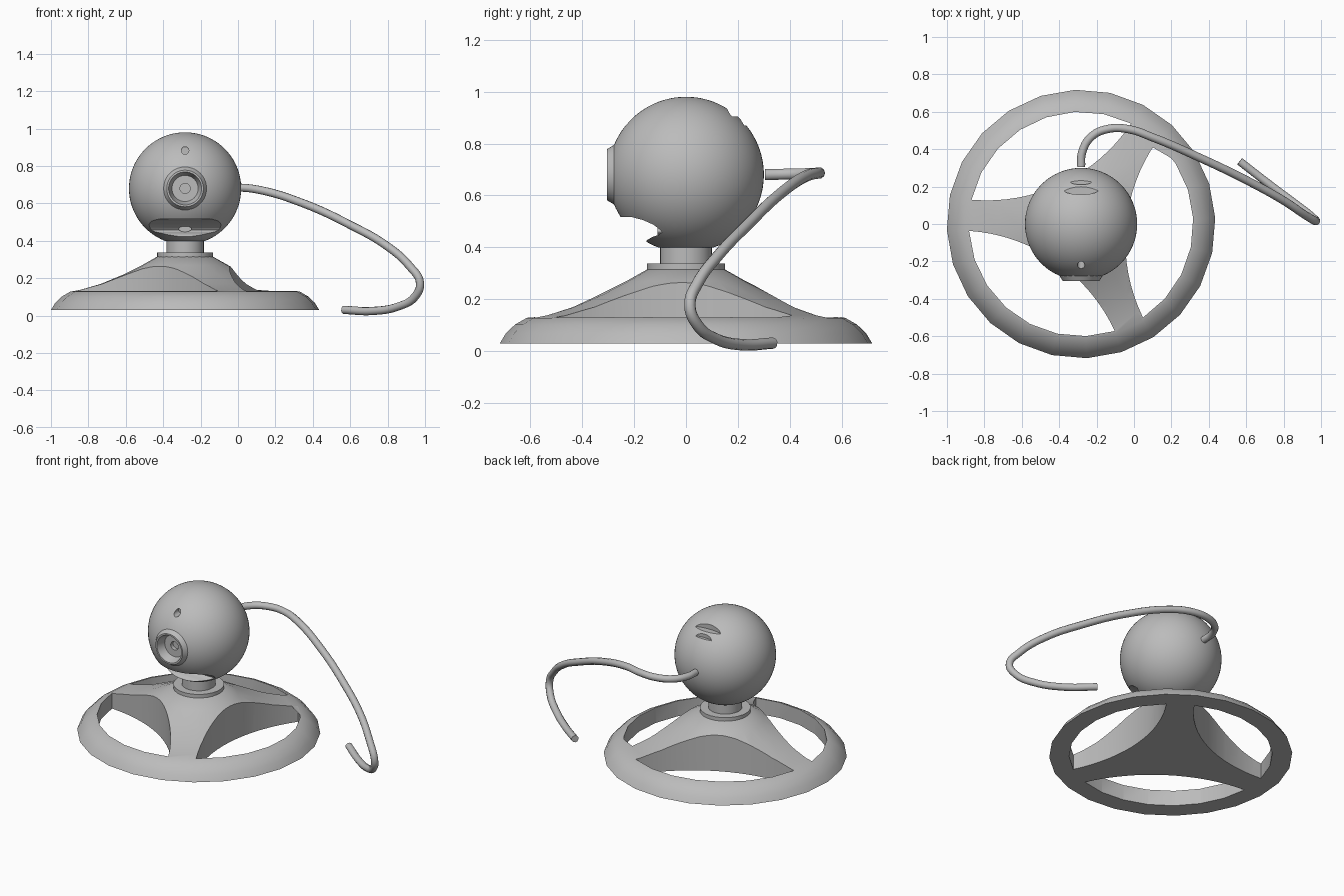
import bpy, bmesh, math
from mathutils import Matrix, Vector

if "Cube" in bpy.data.objects:
    bpy.data.objects.remove(bpy.data.objects["Cube"], do_unlink=True)

CX = -0.283          # axis of the stand and ball
BALL = Vector((CX, 0, 0.68))
R = 0.30

grey = bpy.data.materials.new("matte_grey")
grey.use_nodes = True
grey.diffuse_color = (0.5, 0.5, 0.5, 1)
grey.node_tree.nodes["Principled BSDF"].inputs["Base Color"].default_value = (0.5, 0.5, 0.5, 1)


def finish(name, bm, matrix=Matrix()):
    bmesh.ops.recalc_face_normals(bm, faces=bm.faces)
    bm.transform(matrix)
    mesh = bpy.data.meshes.new(name)
    bm.to_mesh(mesh)
    bm.free()
    mesh.materials.append(grey)
    obj = bpy.data.objects.new(name, mesh)
    bpy.context.collection.objects.link(obj)
    return obj


def activate(obj):
    bpy.ops.object.select_all(action='DESELECT')
    obj.select_set(True)
    bpy.context.view_layer.objects.active = obj


def smooth(obj, angle=32):
    activate(obj)
    bpy.ops.object.shade_smooth_by_angle(angle=math.radians(angle))


def lathe(name, profile, steps, matrix):
    """Spin (radius, height) points around the z axis."""
    bm = bmesh.new()
    verts = [bm.verts.new((r, 0, z)) for r, z in profile]
    edges = [bm.edges.new(pair) for pair in zip(verts, verts[1:])]
    bmesh.ops.spin(bm, geom=verts + edges, cent=(0, 0, 0), axis=(0, 0, 1),
                   angle=math.tau, steps=steps)
    bmesh.ops.remove_doubles(bm, verts=bm.verts, dist=1e-4)
    return finish(name, bm, matrix)


def prism(name, outline, low, high, matrix):
    """Extrude a flat outline along z."""
    bm = bmesh.new()
    face = bm.faces.new([bm.verts.new((x, y, low)) for x, y in outline])
    new = bmesh.ops.extrude_face_region(bm, geom=[face])["geom"]
    bmesh.ops.translate(bm, vec=(0, 0, high - low),
                        verts=[v for v in new if isinstance(v, bmesh.types.BMVert)])
    return finish(name, bm, matrix)


def ellipse(a, b, n=32):
    return [(a * math.cos(math.tau * i / n), b * math.sin(math.tau * i / n)) for i in range(n)]


def cut(obj, cutter):
    cutter.hide_render = True
    mod = obj.modifiers.new("cut", 'BOOLEAN')
    mod.operation, mod.solver, mod.object = 'DIFFERENCE', 'EXACT', cutter
    activate(obj)
    bpy.ops.object.modifier_apply(modifier=mod.name)
    bpy.data.objects.remove(cutter, do_unlink=True)


AXIS = Matrix.Translation((CX, 0, 0))
FORWARD = Matrix.Rotation(math.pi / 2, 4, 'X')      # local z points to the front

# Stand: domed ring with three spokes left between the openings
SIDES = 24
turn = math.radians(2.5)
stand = lathe("stand", [
    (0, 0.03), (0.718, 0.03), (0.695, 0.068), (0.66, 0.102), (0.615, 0.128), (0.56, 0.138),
    (0.45, 0.17), (0.33, 0.22), (0.23, 0.27), (0.15, 0.315), (0, 0.315)],
    SIDES, AXIS @ Matrix.Rotation(turn, 4, 'Z'))

half = math.radians(52)
rim, inner = 0.6, 0.24
chord_x, chord_y = rim * math.cos(half), rim * math.sin(half)
sag = chord_x - inner
arc_r = (chord_y ** 2 + sag ** 2) / (2 * sag)
sweep = math.asin(chord_y / arc_r)
opening = [(rim * math.cos(a), rim * math.sin(a))
           for a in (-half + 2 * half * i / 7 for i in range(8))]
opening += [(inner + arc_r * (1 - math.cos(a)), arc_r * math.sin(a))
            for a in (sweep - 2 * sweep * i / 16 for i in range(1, 16))]
for k in range(3):
    spin = Matrix.Rotation(math.radians(-4.5 + 120 * k), 4, 'Z')
    cut(stand, prism("opening_cutter", opening, -0.2, 0.6, AXIS @ spin))
smooth(stand)

# Collar and neck
collar = lathe("collar", [(0, 0.31), (0.15, 0.31), (0.15, 0.338), (0, 0.338)], 32, AXIS)
neck = lathe("neck", [(0, 0.33), (0.1, 0.33), (0.1, 0.43), (0, 0.43)], 32, AXIS)
smooth(collar)
smooth(neck)

# Ball housing, flat underneath
floor = math.acos(0.28 / R)
arc = [(R * math.sin(a), -R * math.cos(a))
       for a in (floor + (math.pi - floor) * i / 40 for i in range(41))]
ball = lathe("ball_housing", [(0, -0.28)] + arc, 64, Matrix.Translation(BALL))

# Lens bore and small indicator hole in the front
cut(ball, prism("lens_cutter", ellipse(0.1, 0.1, 48), 0.2, 0.4, Matrix.Translation(BALL) @ FORWARD))
cut(ball, prism("indicator_cutter", ellipse(0.02, 0.02, 24), 0.18, 0.4,
                Matrix.Translation(BALL + Vector((0, 0, 0.203))) @ FORWARD))

# Curved slot across the lower front: outline in (y, z), extruded along x
slot = [(-0.4, 0.517), (-0.21, 0.517), (-0.165, 0.505), (-0.125, 0.487), (-0.1, 0.468),
        (-0.092, 0.458), (-0.105, 0.448), (-0.13, 0.44), (-0.15, 0.428), (-0.155, 0.418),
        (-0.4, 0.418)]
to_side = Matrix(((0, 0, 1, CX), (1, 0, 0, 0), (0, 1, 0, 0), (0, 0, 0, 1)))
cut(ball, prism("slot_cutter", slot, -0.4, 0.4, to_side))

# Two crescent vents on the upper back
for y, z, a, b in ((0.18, 0.904, 0.092, 0.022), (0.225, 0.87, 0.057, 0.014)):
    cut(ball, prism("vent_cutter", ellipse(a, b), z, 1.2, Matrix.Translation((CX, y, 0))))
smooth(ball)

# Lens barrel with recessed face and pupil
lens = lathe("lens_barrel", [
    (0, 0.19), (0.1, 0.19), (0.118, 0.272), (0.098, 0.305), (0.088, 0.305), (0.07, 0.25),
    (0.027, 0.25), (0.027, 0.225), (0, 0.225)], 40, Matrix.Translation(BALL) @ FORWARD)
smooth(lens, 25)

# Small button inside the slot
button = prism("slot_button", ellipse(0.035, 0.015), 0, 0.03,
               Matrix.Translation((CX, -0.08, 0.463)) @ FORWARD)
smooth(button)

# Cable from the back of the ball down to the ground
path = [(CX, 0.305, 0.68), (-0.278, 0.38, 0.682), (-0.23, 0.465, 0.684), (-0.14, 0.508, 0.686),
        (-0.03, 0.507, 0.686), (0.1, 0.463, 0.675), (0.35, 0.355, 0.6), (0.6, 0.235, 0.485),
        (0.8, 0.125, 0.37), (0.92, 0.045, 0.262), (0.973, 0.015, 0.175), (0.945, 0.045, 0.1),
        (0.86, 0.11, 0.05), (0.72, 0.215, 0.025), (0.565, 0.335, 0.031)]
curve = bpy.data.curves.new("cable", 'CURVE')
curve.dimensions = '3D'
curve.bevel_depth, curve.bevel_resolution = 0.022, 3
curve.resolution_u, curve.use_fill_caps = 6, True
spline = curve.splines.new('BEZIER')
spline.bezier_points.add(len(path) - 1)
for point, co in zip(spline.bezier_points, path):
    point.co = co
    point.handle_left_type = point.handle_right_type = 'AUTO'
curve.materials.append(grey)
cable = bpy.data.objects.new("cable", curve)
bpy.context.collection.objects.link(cable)
activate(cable)
bpy.ops.object.convert(target='MESH')
smooth(bpy.context.object, 50)
